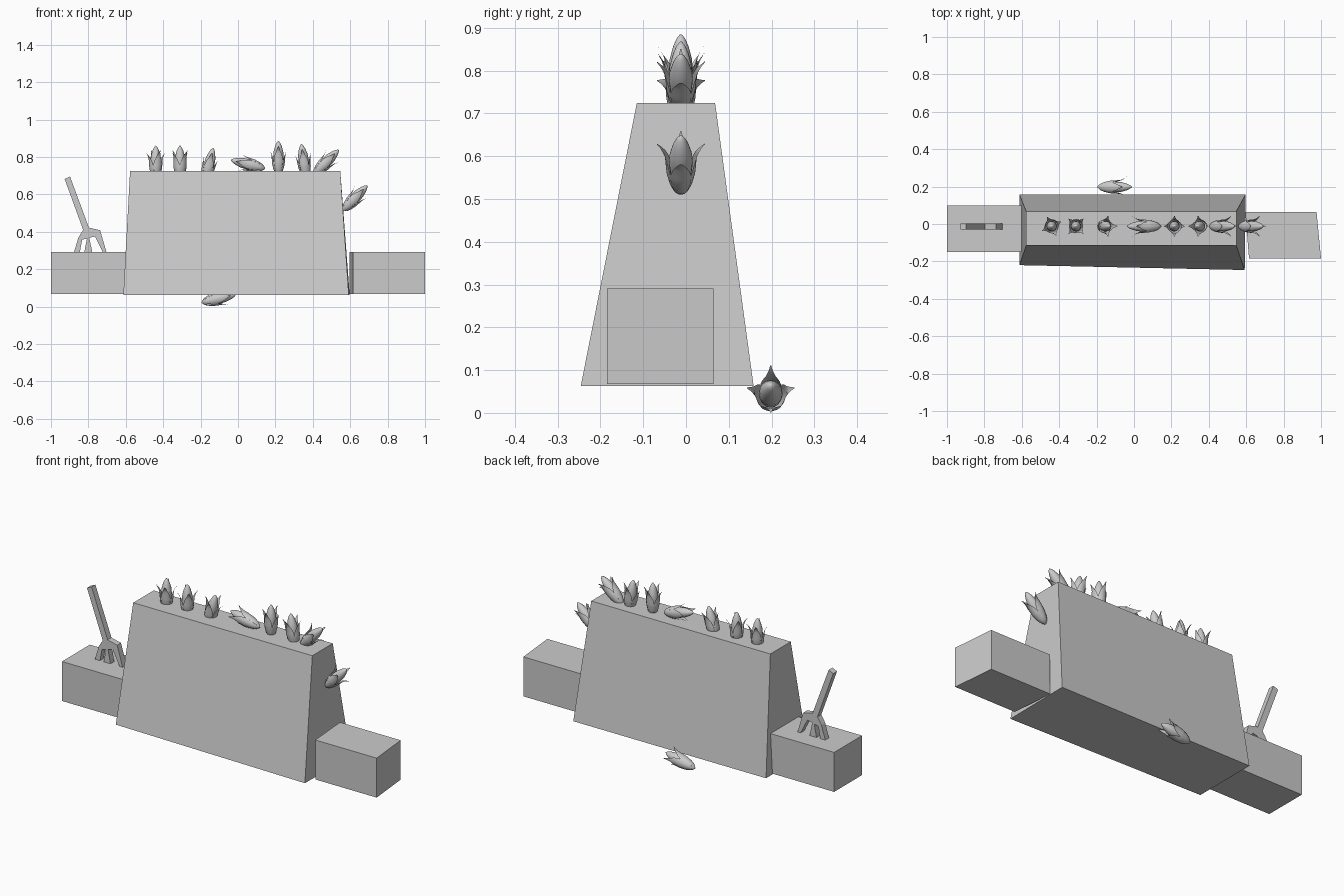
import bpy, bmesh
from math import sin, cos, pi, radians
from mathutils import Euler

if "Cube" in bpy.data.objects:
    bpy.data.objects.remove(bpy.data.objects["Cube"])


def make_object(name, bm):
    bmesh.ops.recalc_face_normals(bm, faces=bm.faces)
    me = bpy.data.meshes.new(name)
    bm.to_mesh(me)
    bm.free()
    ob = bpy.data.objects.new(name, me)
    bpy.context.collection.objects.link(ob)
    return ob


def frustum(name, bottom, z0, top, z1):
    """Solid between two four-cornered outlines."""
    bm = bmesh.new()
    a = [bm.verts.new((x, y, z0)) for x, y in bottom]
    b = [bm.verts.new((x, y, z1)) for x, y in top]
    bm.faces.new(a)
    bm.faces.new(b)
    for i in range(4):
        j = (i + 1) % 4
        bm.faces.new((a[i], a[j], b[j], b[i]))
    return make_object(name, bm)


# Tapered wall and the two low side blocks
frustum("main_wall",
        [(-0.613, -0.22), (0.592, -0.246), (0.597, 0.158), (-0.613, 0.158)], 0.063,
        [(-0.577, -0.115), (0.547, -0.115), (0.547, 0.068), (-0.577, 0.068)], 0.724)
left = [(-1.0, -0.15), (-0.60, -0.15), (-0.60, 0.10), (-1.0, 0.10)]
right = [(0.615, -0.185), (1.0, -0.185), (0.976, 0.064), (0.595, 0.064)]
frustum("left_block", left, 0.067, left, 0.291)
frustum("right_block", right, 0.067, right, 0.291)

# Garden fork: flat outline with three tines, extruded in y
outline = [(-0.927, 0.682), (-0.898, 0.695), (-0.797, 0.422), (-0.737, 0.408),
           (-0.703, 0.29), (-0.722, 0.29), (-0.765, 0.375), (-0.795, 0.368),
           (-0.779, 0.29), (-0.822, 0.29), (-0.808, 0.363), (-0.833, 0.358),
           (-0.846, 0.29), (-0.877, 0.29), (-0.853, 0.370), (-0.828, 0.410)]
bm = bmesh.new()
face = bm.faces.new([bm.verts.new((x, -0.030, z)) for x, z in outline])
ext = bmesh.ops.extrude_face_region(bm, geom=[face])
bmesh.ops.translate(bm, vec=(0, 0.034, 0),
                    verts=[v for v in ext["geom"] if isinstance(v, bmesh.types.BMVert)])
make_object("garden_fork", bm)


def lerp_table(table, t):
    for (t0, v0), (t1, v1) in zip(table, table[1:]):
        if t <= t1:
            return v0 + (v1 - v0) * (t - t0) / (t1 - t0)
    return table[-1][1]


def flower_mesh():
    """Closed bud inside a cup of four petals with curled tips."""
    bm = bmesh.new()
    # bud
    bud = [(0.02, 0.010), (0.06, 0.024), (0.10, 0.028), (0.13, 0.026),
           (0.16, 0.018), (0.178, 0.010), (0.188, 0.002)]
    n = 16
    rings = [[bm.verts.new((r * cos(2 * pi * i / n), r * sin(2 * pi * i / n), z))
              for i in range(n)] for z, r in bud]
    for a, b in zip(rings, rings[1:]):
        for i in range(n):
            j = (i + 1) % n
            bm.faces.new((a[i], a[j], b[j], b[i]))
    bm.faces.new(rings[-1])
    bm.faces.new(rings[0][::-1])
    # petals
    radius = [(0, 0.003), (0.1, 0.018), (0.25, 0.027), (0.45, 0.034), (0.65, 0.036),
              (0.8, 0.038), (0.92, 0.046), (1, 0.056)]
    spread = [(0, 1), (0.55, 1), (0.7, 0.72), (0.82, 0.36), (0.92, 0.13), (1, 0.03)]
    rows, cols = 16, 8
    for k in range(4):
        length = 0.15 if k % 2 == 0 else 0.162
        grid = []
        for i in range(rows + 1):
            t = i / rows
            row = []
            for j in range(cols + 1):
                u = 2 * j / cols - 1
                ang = k * pi / 2 + u * pi / 4 * lerp_table(spread, t)
                r = lerp_table(radius, t)
                row.append(bm.verts.new((r * cos(ang), r * sin(ang), t * length)))
            grid.append(row)
        for a, b in zip(grid, grid[1:]):
            for j in range(cols):
                bm.faces.new((a[j], a[j + 1], b[j + 1], b[j]))
    bmesh.ops.remove_doubles(bm, verts=bm.verts, dist=0.0004)
    for f in bm.faces:
        f.smooth = True
    me = bpy.data.meshes.new("flower")
    bm.to_mesh(me)
    bm.free()
    return me


# Flowers: base position, lean toward +x, spin about own axis (degrees)
flowers = [(-0.44, -0.012, 0.672, 0, 25), (-0.31, -0.012, 0.672, 0, 45),
           (-0.178, -0.012, 0.665, 14, 0), (0.145, -0.012, 0.738, -76, 0),
           (0.216, -0.012, 0.697, 0, 0), (0.365, -0.012, 0.682, -8, 0),
           (0.405, -0.012, 0.705, 45, 0), (0.56, -0.012, 0.512, 44, 0),
           (-0.195, 0.198, 0.022, 77, 0)]
mesh = flower_mesh()
for i, (x, y, z, lean, spin) in enumerate(flowers):
    ob = bpy.data.objects.new(f"flower_{i + 1}", mesh)
    ob.location = (x, y, z)
    ob.rotation_euler = Euler((0, radians(lean), radians(0)))
    ob.rotation_euler = (ob.rotation_euler.to_matrix()
                         @ Euler((0, 0, radians(spin))).to_matrix()).to_euler()
    bpy.context.collection.objects.link(ob)
